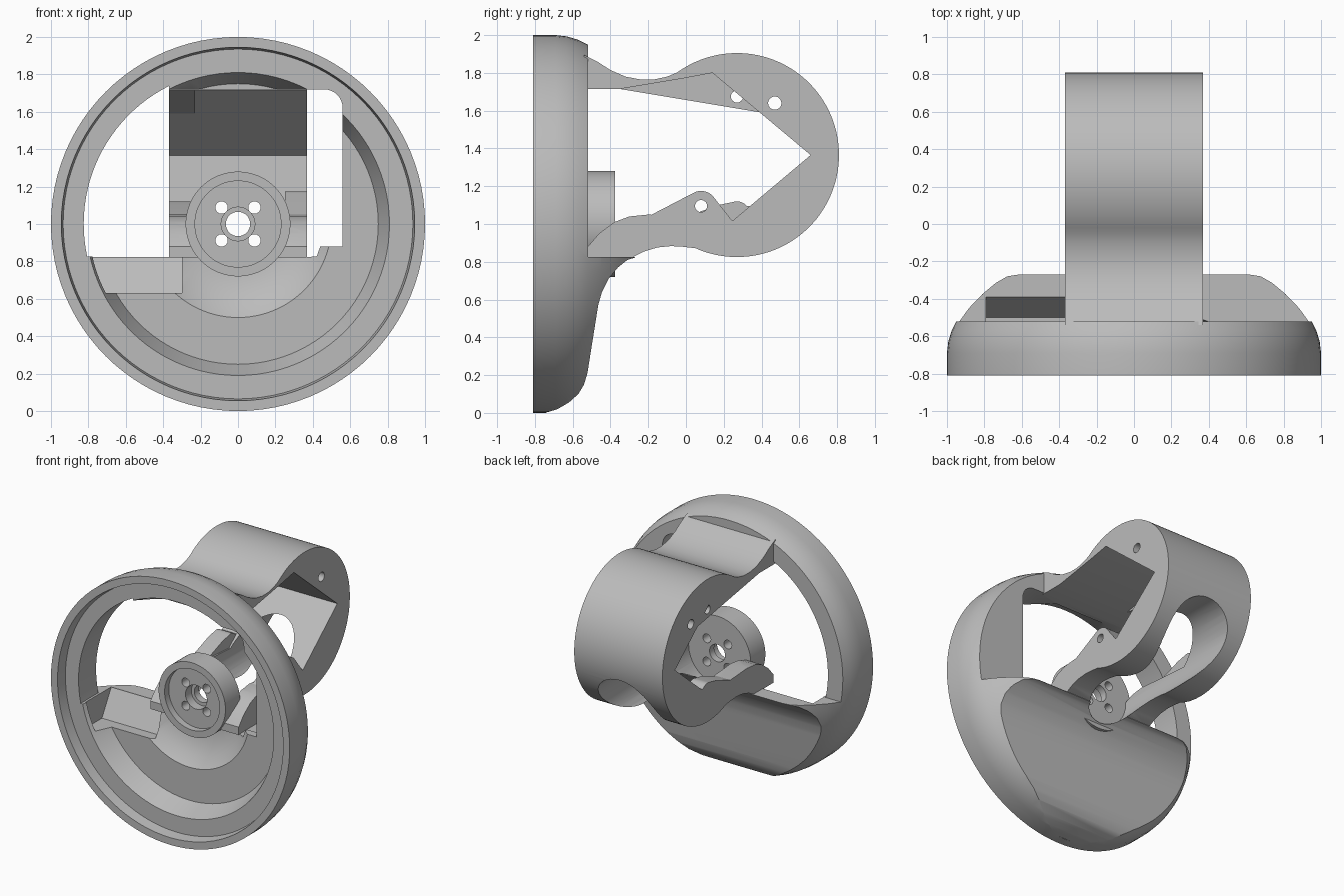
import bpy, bmesh
from math import sin, cos, radians, tau
from mathutils import Matrix, Vector

if "Cube" in bpy.data.objects:
    bpy.data.objects.remove(bpy.data.objects["Cube"])

grey = bpy.data.materials.new("plain grey")
grey.use_nodes = True
colour = (0.5, 0.5, 0.5, 1)
grey.diffuse_color = colour
grey.node_tree.nodes["Principled BSDF"].inputs["Base Color"].default_value = colour


def finish(bm, name):
    bmesh.ops.recalc_face_normals(bm, faces=bm.faces)
    mesh = bpy.data.meshes.new(name)
    bm.to_mesh(mesh)
    bm.free()
    mesh.materials.append(grey)
    ob = bpy.data.objects.new(name, mesh)
    bpy.context.collection.objects.link(ob)
    return ob


def arc(cx, cy, r, start, end, steps):
    angles = [radians(start + (end - start) * i / steps) for i in range(steps + 1)]
    return [(cx + r * cos(a), cy + r * sin(a)) for a in angles]


def prism(name, points, axis, low, high):
    """Extrude a side outline (y, z) along x, or a front outline (x, z) along y."""
    bm = bmesh.new()
    place = (lambda p: (low, *p)) if axis == "x" else (lambda p: (p[0], low, p[1]))
    face = bm.faces.new([bm.verts.new(place(p)) for p in points])
    new = bmesh.ops.extrude_face_region(bm, geom=[face])["geom"]
    step = Vector((high - low, 0, 0) if axis == "x" else (0, high - low, 0))
    bmesh.ops.translate(bm, vec=step, verts=[v for v in new if isinstance(v, bmesh.types.BMVert)])
    return finish(bm, name)


def lathe(name, profile, closed):
    """Turn a (radius, y) profile around the axis at z = 1."""
    bm = bmesh.new()
    verts = [bm.verts.new((r, y, 1)) for r, y in profile]
    edges = [bm.edges.new(pair) for pair in zip(verts, verts[1:])]
    if closed:
        edges.append(bm.edges.new((verts[-1], verts[0])))
    bmesh.ops.spin(bm, geom=verts + edges, cent=(0, 0, 1), axis=(0, 1, 0),
                   angle=tau, steps=96)
    bmesh.ops.remove_doubles(bm, verts=bm.verts, dist=0.0005)
    return finish(bm, name)


def boolean(ob, cutter, operation="DIFFERENCE"):
    mod = ob.modifiers.new("cut", "BOOLEAN")
    mod.operation, mod.solver, mod.object = operation, "EXACT", cutter
    bpy.context.view_layer.objects.active = ob
    bpy.ops.object.modifier_apply(modifier=mod.name)
    bpy.data.objects.remove(cutter)


def bore(ob, axis, a, b, r, low, high):
    boolean(ob, prism("bore", arc(a, b, r, 0, 350, 35), axis, low, high))


# Dished ring: turned shell, trimmed to a lower bowl and a thin upper ring
dish = lathe("dished_ring", [
    (0, -0.27), (0.64, -0.27), (0.7, -0.28), (0.76, -0.315), (0.83, -0.375), (0.9, -0.45),
    (0.95, -0.52), (0.975, -0.57), (0.993, -0.63), (1, -0.69), (1, -0.81),
    (0.945, -0.81), (0.935, -0.73), (0.81, -0.73), (0.75, -0.58), (0.5, -0.58),
    (0.43, -0.52), (0.3, -0.47), (0, -0.45)], False)
boolean(dish, prism("trim", [
    (-0.9, -0.05), (-0.76, -0.05), (-0.74, 0.002), (-0.68, 0.02), (-0.62, 0.055),
    (-0.57, 0.1), (-0.54, 0.15), (-0.522, 0.21), (-0.465, 0.57), (-0.445, 0.64),
    (-0.41, 0.71), (-0.36, 0.77), (-0.31, 0.81), (-0.26, 0.825), (-0.2, 0.825),
    (-0.52, 0.824), (-0.52, 2.1), (-0.9, 2.1)], "x", -1.2, 1.2), "INTERSECT")

# Window through the ring, round on one side and square on the other
boolean(dish, prism("window", [(0.42, 0.825), (0.44, 0.88), (0.56, 0.88)]
                    + arc(0.46, 1.62, 0.1, 0, 90, 8) + [(-0.37, 1.72)]
                    + arc(0, 1, 0.825, 116.6, 192.2, 24), "y", -0.95, 0))

# Sloping pocket in the bowl ledge
boolean(dish, prism("pocket", [(-0.7, 0.63), (-0.5, 0.63), (-0.39, 0.82), (-0.39, 0.9),
                               (-0.7, 0.9)], "x", -0.79, -0.3))
bore(dish, "y", 0, 1, 0.24, -0.46, 0)

# Looped arm: neck, round barrel and two lower rails
arm = prism("looped_arm", [
    (-0.54, 1.715), (-0.54, 1.895), (-0.47, 1.86), (-0.4, 1.815), (-0.32, 1.78),
    (-0.24, 1.765), (-0.17, 1.765), (-0.1, 1.78)]
    + arc(0.27, 1.365, 0.54, 126, -114, 64)
    + [(-0.02, 0.88), (-0.08, 0.883), (-0.15, 0.876), (-0.22, 0.855), (-0.29, 0.82),
       (-0.52, 0.82), (-0.52, 0.88), (-0.46, 0.95), (-0.38, 1.01), (-0.3, 1.04),
       (-0.2, 1.05), (0.25, 1.02), (0.66, 1.365), (0.14, 1.8), (-0.02, 1.77),
       (-0.35, 1.715)], "x", -0.37, 0.37)
bore(arm, "y", 0, 1, 0.24, -0.7, 1)
bore(arm, "x", 0.47, 1.64, 0.035, -0.5, 0.5)

# Screw tabs on the inside of the arm
upper_tab = prism("upper_tab", [(-0.35, 1.715), (0.14, 1.81), (0.4, 1.59)], "x", -0.37, -0.23)
bore(upper_tab, "x", 0.27, 1.675, 0.032, -0.5, 0)
right_tab = prism("lower_right_tab", [(-0.05, 1.02), (0.17, 1.1)]
                  + arc(0.27, 1.055, 0.065, 110, 40, 6) + [(0.36, 1.09), (0.25, 1)],
                  "x", -0.37, -0.25)
left_tab = prism("lower_left_tab", [(-0.2, 1.04)] + arc(0.08, 1.09, 0.085, 120, 35, 8)
                 + [(0.25, 1.01)], "x", 0.25, 0.37)
bore(left_tab, "x", 0.08, 1.095, 0.032, 0, 0.5)

# Round hub with recess, centre bore and four screw holes
hub = lathe("hub", [(0.065, -0.375), (0.28, -0.375), (0.28, -0.55), (0.23, -0.55),
                    (0.23, -0.5), (0.09, -0.5), (0.09, -0.43), (0.065, -0.43)], True)
for sx in (-1, 1):
    for sz in (-1, 1):
        bore(hub, "y", sx * 0.088, 1 + sz * 0.088, 0.033, -0.7, 0)
# Clear the bowl where the hub passes through
bore(dish, "y", 0, 1, 0.235, -0.6, -0.3)

# Smooth the curved surfaces and keep the edges sharp
bpy.ops.object.select_all(action="DESELECT")
for ob in (dish, arm, upper_tab, right_tab, left_tab, hub):
    ob.select_set(True)
bpy.context.view_layer.objects.active = dish
bpy.ops.object.shade_smooth_by_angle(angle=radians(30))
